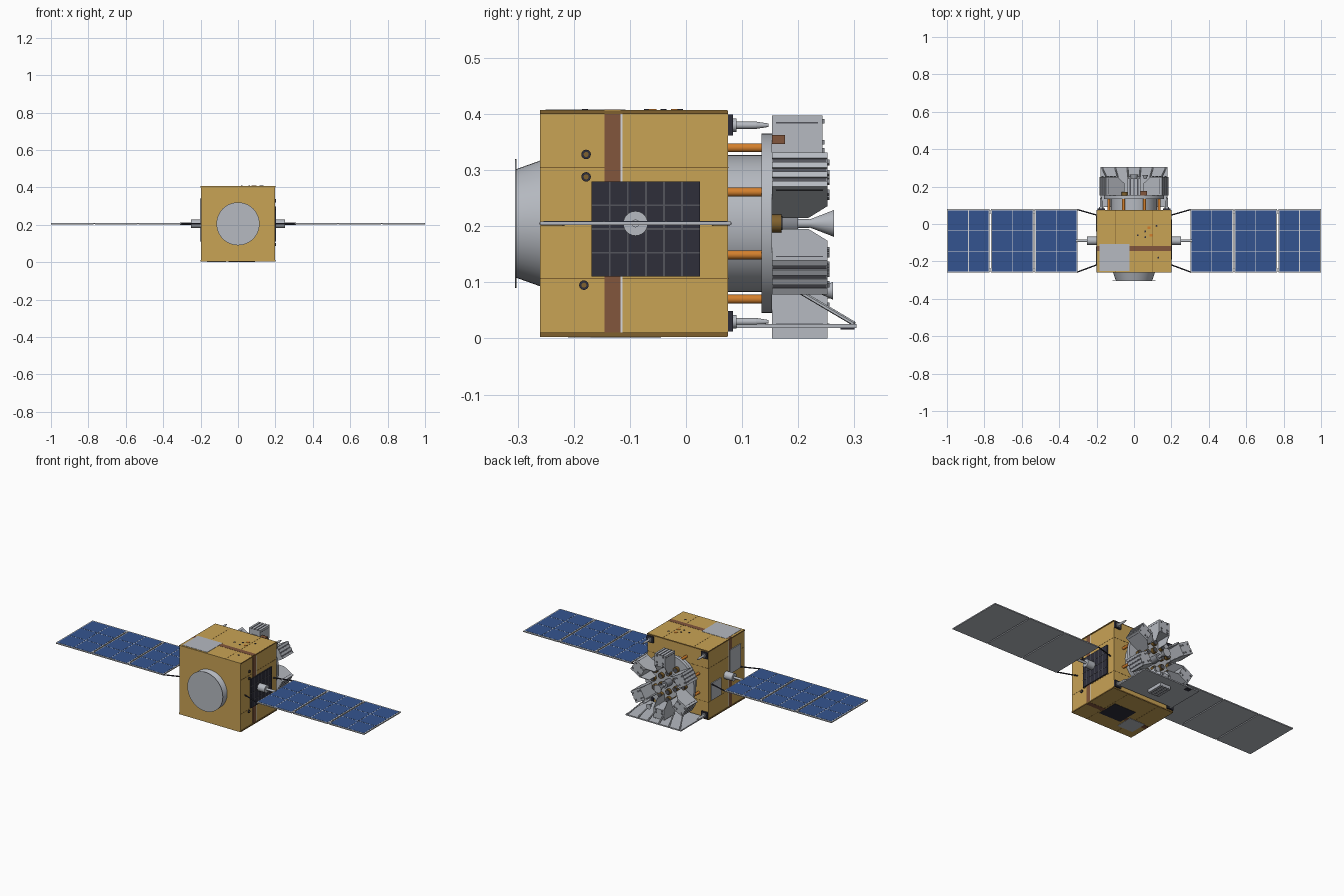
import bpy, bmesh, math
from mathutils import Vector, Matrix

if "Cube" in bpy.data.objects:
    bpy.data.objects.remove(bpy.data.objects["Cube"])

def mat(name, r, g, b):
    m = bpy.data.materials.new(name)
    lin = [((c / 255 + 0.055) / 1.055) ** 2.4 if c > 10 else c / 3295 for c in (r, g, b)]
    m.diffuse_color = (*lin, 1)
    m.use_nodes = True
    m.node_tree.nodes["Principled BSDF"].inputs["Base Color"].default_value = m.diffuse_color
    return m

GOLD = mat("gold_foil", 201, 163, 85)
TRIM = mat("dark_gold_trim", 128, 97, 46)
GREY = mat("light_grey_metal", 182, 186, 193)
STEEL = mat("mid_grey_metal", 134, 137, 144)
BLUE = mat("solar_blue", 52, 84, 144)
SILVER = mat("silver_line", 215, 217, 220)
NAVY = mat("dark_navy", 46, 46, 58)
BOARD = mat("dark_grey", 84, 85, 92)
ORANGE = mat("copper_orange", 212, 128, 45)
BROWN = mat("brown_strip", 130, 86, 60)
CZ = 0.205  # height of the main axis


class Part:
    """Collects primitives of one colour into one named object."""
    def __init__(self, name, material, smooth=False):
        self.name, self.material, self.smooth = name, material, smooth
        self.bm = bmesh.new()

    def box(self, x0, x1, y0, y1, z0, z1, m=Matrix()):
        c = Matrix.Translation(((x0 + x1) / 2, (y0 + y1) / 2, (z0 + z1) / 2))
        s = Matrix.Diagonal((abs(x1 - x0), abs(y1 - y0), abs(z1 - z0), 1))
        bmesh.ops.create_cube(self.bm, size=1, matrix=m @ c @ s)
        return self

    def rod(self, a, b, r1, r2=None, seg=16):
        a, b = Vector(a), Vector(b)
        d = b - a
        m = Matrix.Translation((a + b) / 2) @ d.to_track_quat('Z', 'Y').to_matrix().to_4x4()
        bmesh.ops.create_cone(self.bm, cap_ends=True, segments=seg, radius1=r1,
                              radius2=r1 if r2 is None else r2, depth=d.length, matrix=m)
        return self

    def slab(self, profile, x0, x1, m=Matrix()):
        """Extrude a (y, z) profile along x."""
        a, b = ([self.bm.verts.new(m @ Vector((x, y, z))) for y, z in profile] for x in (x0, x1))
        n = len(profile)
        faces = [self.bm.faces.new(a), self.bm.faces.new(b[::-1])]
        faces += [self.bm.faces.new((a[i], b[i], b[(i + 1) % n], a[(i + 1) % n])) for i in range(n)]
        bmesh.ops.recalc_face_normals(self.bm, faces=faces)

    def done(self):
        me = bpy.data.meshes.new(self.name)
        self.bm.to_mesh(me)
        self.bm.free()
        ob = bpy.data.objects.new(self.name, me)
        bpy.context.collection.objects.link(ob)
        me.materials.append(self.material)
        if self.smooth:
            bpy.ops.object.select_all(action='DESELECT')
            ob.select_set(True)
            bpy.context.view_layer.objects.active = ob
            bpy.ops.object.shade_smooth_by_angle(angle=math.radians(35))


def polar(r, deg, y):
    a = math.radians(deg)
    return (r * math.cos(a), y, CZ + r * math.sin(a))

# --- main body with top and bottom decks
Part("body", GOLD).box(-.197, .197, -.26, .075, .011, .4).done()
Part("top_deck", GOLD).box(-.198, .198, -.26, .073, .4, .407).done()
Part("bottom_deck", GOLD).box(-.198, .198, -.26, .073, .003, .011).done()
p = Part("deck_edges", TRIM)
for z0, z1 in ((.4, .4065), (.0035, .011)):
    for s in (-1, 1):
        p.box(s * .197, s * .2, -.26, .075, z0, z1)
    p.box(-.197, .197, .073, .075, z0, z1)
p.done()

# --- panel seams
p = Part("panel_seams", TRIM)
for z in (.107, .305):
    for s in (-1, 1):
        p.box(s * .196, s * .1978, -.26, .075, z - .001, z + .001)
    p.box(-.197, .197, .074, .0758, z - .001, z + .001)
for x in (-.1, .1):
    p.box(x - .001, x + .001, -.258, .073, .406, .4075)
    p.box(x - .001, x + .001, -.258, .073, .0025, .0035)
p.done()

# --- brown band round the body and pale gap beside it
p = Part("brown_band", BROWN)
for s in (-1, 1):
    p.box(s * .196, s * .1985, -.145, -.117, .011, .4)
p.box(-.198, .198, -.145, -.117, .406, .4078).box(-.198, .198, -.145, -.117, .0022, .004)
p.done()
p = Part("band_gap", SILVER)
for s in (-1, 1):
    p.box(s * .196, s * .198, -.117, -.113, .011, .4)
p.done()

# --- radiators on top, left and bottom
p = Part("radiators", GREY)
p.box(-.185, -.025, -.25, -.108, .406, .4085)
p.box(-.202, -.197, -.22, -.12, .2, .34).box(-.202, -.197, -.04, .05, .11, .21)
p.box(-.165, -.065, -.21, -.11, .0015, .004)
p.done()
Part("bottom_panel", NAVY).box(-.05, .09, -.17, -.045, .0015, .004).done()

# --- dark gridded panel on the right side
Part("side_panel", NAVY).box(.196, .203, -.168, .025, .11, .28).done()
p = Part("side_panel_grid", BOARD)
for i in range(1, 6):
    y = -.168 + i * .0322
    p.box(.202, .2042, y - .0015, y + .0015, .11, .28)
for i in range(1, 4):
    z = .11 + i * .0425
    p.box(.202, .2042, -.168, .025, z - .0015, z + .0015)
p.done()

# --- small sensors and fittings
p, q = Part("side_ports", NAVY, True), Part("port_centres", TRIM, True)
for y, z in ((-.178, .328), (-.178, .288), (-.182, .095)):
    p.rod((.19, y, z), (.202, y, z), .0085)
    q.rod((.2, y, z), (.2025, y, z), .0045)
for x, y in ((.06, -.04), (.13, -.18), (.02, -.06), (.12, -.01), (.06, -.07)):
    p.rod((x, y, .4), (x, y, .4088), .005)
p.done()
q.done()
p = Part("top_fittings", ORANGE)
for x, y in ((.08, -.02), (.09, -.06)):
    p.box(x - .008, x + .008, y - .007, y + .007, .406, .4088)
p.done()

# --- front adapter cone with lip
p = Part("front_cone", GREY, True)
p.rod((0, -.26, CZ), (0, -.302, CZ), .112, .097, 48)
p.rod((0, -.3025, CZ), (0, -.305, CZ), .115, seg=48)
p.done()

# --- solar wings, mirrored left and right
board, lines, cells = Part("wing_boards", GREY), Part("wing_cell_lines", SILVER), Part("wing_cells", BLUE)
hub, yoke = Part("wing_hubs", GREY, True), Part("wing_yokes", NAVY, True)
for s in (-1, 1):
    for k in range(3):
        x0 = .303 + k * .2345
        x1 = x0 + .228
        board.box(s * x0, s * x1, -.26, .08, .202, .2075)
        lines.box(s * x0, s * x1, -.26, .08, .2075, .2083)
        for i in range(2):
            for j in range(3):
                cx, cy = x0 + .005 + i * .11, -.254 + j * .11
                cells.box(s * cx, s * (cx + .1065), cy, cy + .1065, .208, .209)
    for k in (1, 2):  # hinges between boards
        for y in (-.245, .065):
            x = .2998 + k * .2345
            board.box(s * (x - .008), s * (x + .008), y - .008, y + .008, .203, .2095)
    hub.rod((s * .197, -.09, CZ), (s * .25, -.09, CZ), .022, seg=24)
    hub.rod((s * .25, -.09, CZ), (s * .31, -.09, CZ), .007)
    yoke.rod((s * .19, .045, CZ), (s * .306, .078, CZ), .0035, seg=8)
    yoke.rod((s * .19, -.215, CZ), (s * .306, -.258, CZ), .0035, seg=8)
for p in (board, lines, cells, hub, yoke):
    p.done()

# --- corner thrusters on the back face
pads, jets = Part("corner_pads", NAVY), Part("corner_thrusters", GREY, True)
for x in (-.176, .176):
    for z in (.03, .38):
        pads.box(x - .02, x + .02, .073, .084, z - .018, z + .019)
        jets.rod((x, .08, z), (x, .09, z), .012)
        jets.rod((x, .09, z), (x, .125, z), .0065)
        jets.rod((x, .125, z), (x, .147, z), .0065, .003)
pads.done()
jets.done()

# --- rear drum, copper struts and ring plate
Part("rear_drum", GREY, True).rod((0, .07, CZ), (0, .136, CZ), .122, seg=48).done()
p = Part("copper_struts", ORANGE, True)
for k in range(8):
    p.rod(polar(.146, 22.5 + 45 * k, .07), polar(.146, 22.5 + 45 * k, .137), .008)
p.done()
Part("ring_plate", GREY, True).rod((0, .135, CZ), (0, .153, CZ), .16, seg=48).done()

# --- six equipment boxes around the ring, with ribs, pegs and sloped brackets
box, slot, peg = Part("equipment_boxes", GREY), Part("box_slots", BOARD), Part("box_pegs", STEEL)
for k in range(6):
    ang = 30 + 60 * k
    m = Matrix.Translation((0, 0, CZ)) @ Matrix.Rotation(math.radians(90 - ang), 4, 'Y')
    top = .205 if ang == 270 else .192
    yb = .243 if ang == 90 else .252
    box.box(-.035, .035, .153, yb, .122, top - .003, m)
    for i in range(4):  # outer ribs
        x = -.035 + i * .0195
        box.box(x, x + .0115, .153, yb, top - .004, top, m)
    slot.box(-.034, .034, .155, yb - .002, top - .004, top - .0025, m)
    for s in (-1, 1):
        box.slab(((.153, .08), (.218, .08), (yb, .122), (.153, .122)), s * .032, s * .035, m)
        slot.box(s * .034, s * .0355, .16, yb - .008, .178, .181, m)
        for z in (.13, .145, .182):
            peg.box(s * .02 - .004, s * .02 + .004, yb, yb + .004, z - .004, z + .004, m)
for p in (box, slot, peg):
    p.done()

# --- cluster of round canisters inside the ring
can, rim, core = Part("canisters", TRIM, True), Part("canister_tops", BOARD, True), Part("rear_core", STEEL, True)
for n, r, off in ((12, .1, 0), (6, .055, 30)):
    for k in range(n):
        a = off + k * 360 / n
        can.rod(polar(r, a, .15), polar(r, a, .17), .016, seg=20)
        rim.rod(polar(r, a, .17), polar(r, a, .172), .012, seg=20)
core.rod((0, .15, CZ), (0, .2, CZ), .02, seg=24)
for p in (can, rim, core):
    p.done()
Part("ring_bracket", BROWN).box(.03, .07, .153, .176, .347, .363).done()

# --- main rear nozzle and small lower nozzle
p = Part("rear_nozzle", GREY, True)
p.rod((0, .2, CZ), (0, .22, CZ), .008)
p.rod((0, .22, CZ), (0, .264, CZ), .007, .024, 32)
p.rod((.06, .24, .085), (.06, .262, .085), .006, .016, 24)
p.done()

# --- shelf below the ring with fan of braces
p = Part("lower_shelf", GREY)
p.box(-.18, .18, .09, .304, .019, .026)
for x in (-.17, -.1, -.035, .035, .1, .17):
    p.rod((x, .3, .026), (x * .75, .205, .082), .004, seg=6)
p.done()
Part("shelf_sensor", NAVY).box(-.135, -.105, .275, .3, .016, .02).done()
